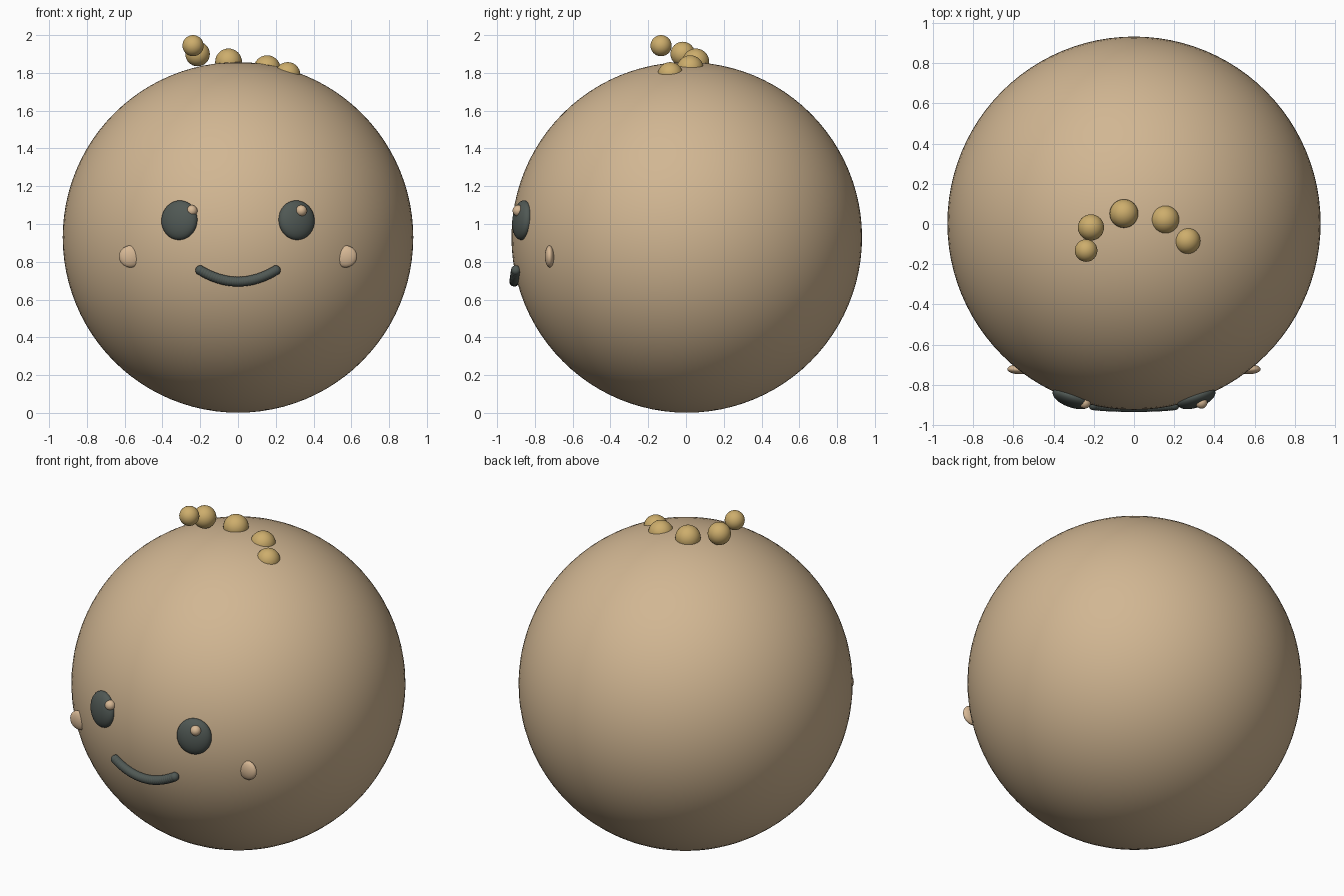
import bpy
import bmesh
from math import sqrt
from mathutils import Matrix, Vector

default = bpy.data.objects.get("Cube")
if default:
    bpy.data.objects.remove(default, do_unlink=True)

CENTRE = Vector((0, 0.004, 0.929))
RADIUS = 0.928


def material(name, rgb):
    mat = bpy.data.materials.new(name)
    mat.use_nodes = True
    colour = (*rgb, 1)
    mat.diffuse_color = colour
    shader = mat.node_tree.nodes["Principled BSDF"]
    shader.inputs["Base Color"].default_value = colour
    shader.inputs["Roughness"].default_value = 0.7
    return mat


tan = material("tan_skin", (0.64, 0.47, 0.29))
gold = material("golden_hair", (0.61, 0.42, 0.15))
slate = material("dark_slate", (0.08, 0.098, 0.089))
peach = material("pale_peach", (0.68, 0.48, 0.30))


def balls(name, mat, matrices, segments=32, rings=16):
    """One smooth object made of a ball for each matrix."""
    bm = bmesh.new()
    for m in matrices:
        bmesh.ops.create_uvsphere(bm, u_segments=segments, v_segments=rings, radius=1, matrix=m)
    for face in bm.faces:
        face.smooth = True
    mesh = bpy.data.meshes.new(name)
    bm.to_mesh(mesh)
    bm.free()
    mesh.materials.append(mat)
    obj = bpy.data.objects.new(name, mesh)
    bpy.context.collection.objects.link(obj)
    return obj


def place(loc, size, rot=None):
    if not isinstance(size, tuple):
        size = (size, size, size)
    return Matrix.LocRotScale(Vector(loc), rot, Vector(size))


def front_y(x, z):
    """Depth of the body's front surface at x, z."""
    return CENTRE.y - sqrt(RADIUS ** 2 - x ** 2 - (z - CENTRE.z) ** 2)


# Round body
balls("body", tan, [place(CENTRE, RADIUS)], 96, 48)

# Eyes lie flat on the body; cheeks are thin upright discs
for side, sx in (("left", 1), ("right", -1)):
    spot = Vector((0.31 * sx, front_y(0.31, 1.02), 1.02))
    turn = (CENTRE - spot).to_track_quat("Y", "Z")
    balls(side + "_eye", slate, [place(spot, (0.1, 0.045, 0.105), turn)])
    balls(side + "_cheek", peach, [place((0.57 * sx, -0.722, 0.828), (0.06, 0.025, 0.058))])

# Eye highlights, both shifted toward the model's left
for side, x in (("left", 0.335), ("right", -0.245)):
    balls(side + "_eye_highlight", peach, [place((x, -0.888, 1.07), 0.03)], 24, 12)

# Smile, a ridged string of beads along the front surface
beads = []
COUNT = 33
for i in range(COUNT):
    t = 2 * i / (COUNT - 1) - 1
    x, z = 0.2 * t, 0.695 + 0.06 * t * t
    beads.append(place((x, front_y(x, z) - 0.015, z), 0.026))
balls("mouth", slate, beads, 20, 12)

# Hair curls across the top
curls = [
    (-0.238, -0.132, 1.944, 0.056),
    (-0.214, -0.017, 1.9, 0.065),
    (-0.05, 0.052, 1.858, 0.071),
    (0.154, 0.022, 1.822, 0.071),
    (0.263, -0.083, 1.79, 0.067),
]
for i, (x, y, z, r) in enumerate(curls, 1):
    balls(f"hair_curl_{i}", gold, [place((x, y, z), r)])
